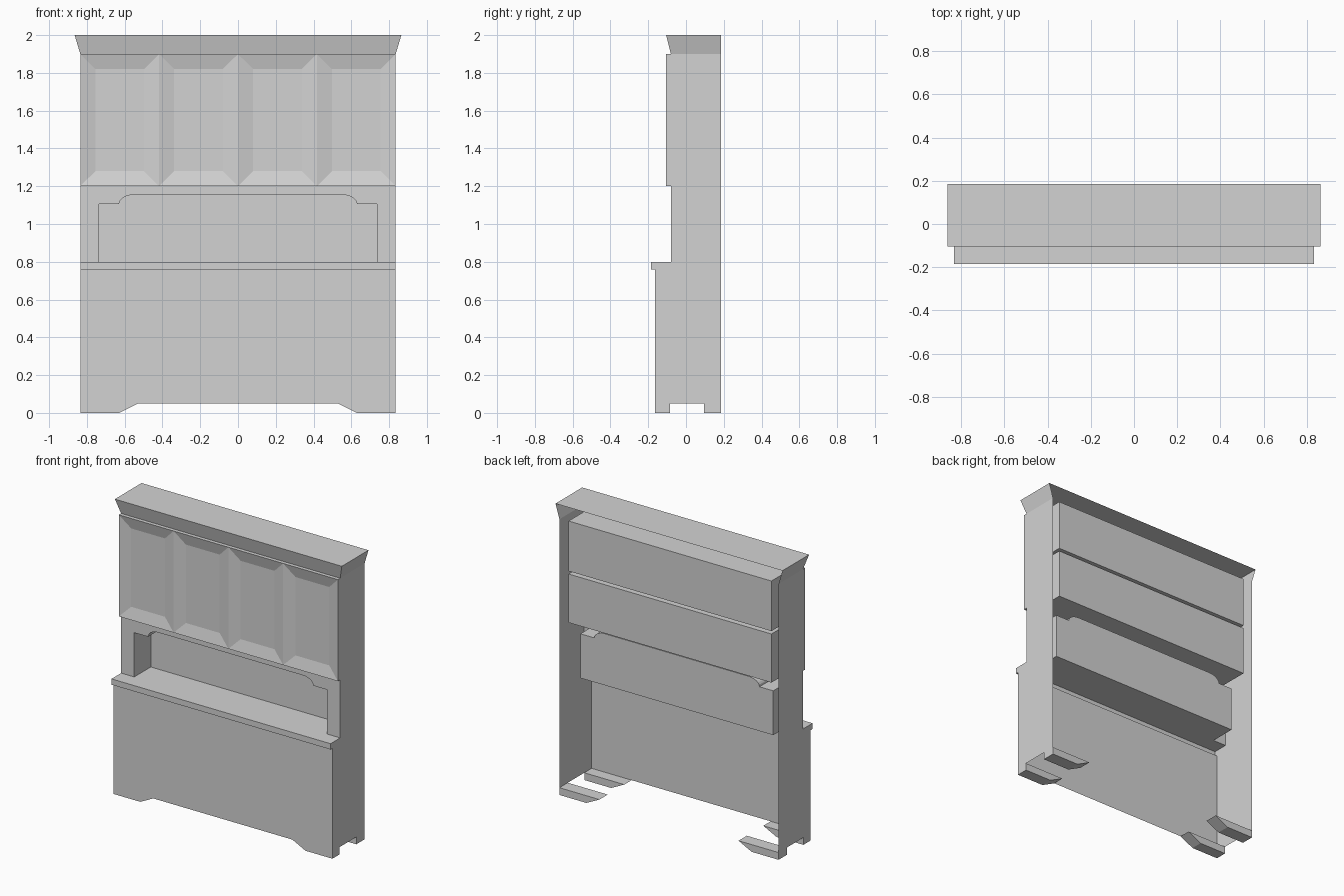
import bpy, bmesh, math

cube = bpy.data.objects.get("Cube")
if cube:
    bpy.data.objects.remove(cube, do_unlink=True)

grey = bpy.data.materials.new("plain_grey")
grey.use_nodes = True
tone = (0.65, 0.65, 0.65, 1)
grey.diffuse_color = tone
grey.node_tree.nodes["Principled BSDF"].inputs["Base Color"].default_value = tone

# Main dimensions
W = 0.835            # half width of the carcass
BACK = 0.185
BASE_Y, COUNTER_Y, UPPER_Y, DOOR_Y = -0.165, -0.185, -0.08, -0.105
COUNTER_LOW, COUNTER_TOP = 0.76, 0.80
DOOR_LOW, DOOR_TOP, TOP = 1.20, 1.90, 2.0
FOOT_H = 0.05
NICHE_BACK = 0.10


def build(name, faces):
    """Make an object from a list of polygons, welding shared corners."""
    bm = bmesh.new()
    for face in faces:
        bm.faces.new([bm.verts.new(p) for p in face])
    bmesh.ops.remove_doubles(bm, verts=bm.verts, dist=1e-5)
    mesh = bpy.data.meshes.new(name)
    bm.to_mesh(mesh)
    bm.free()
    mesh.materials.append(grey)
    obj = bpy.data.objects.new(name, mesh)
    bpy.context.collection.objects.link(obj)
    return obj


def wall_xz(outline, y):
    return [(x, y, z) for x, z in outline]


def walls(loop, y0, y1):
    """Side faces of an xz outline swept along y, facing outward."""
    return [[(a[0], y0, a[1]), (b[0], y0, b[1]), (b[0], y1, b[1]), (a[0], y1, a[1])]
            for a, b in zip(loop, loop[1:] + loop[:1])]


def strip(path, half):
    """Faces spanning the full width along a yz path."""
    return [[(-half, *a), (half, *a), (half, *b), (-half, *b)]
            for a, b in zip(path, path[1:])]


def mirrored(half):
    return half + [(-x, z) for x, z in reversed(half)]


# Side panels with a stepped front and a cut-out at the floor
side = [(BASE_Y, 0), (-0.085, 0), (-0.085, FOOT_H), (0.095, FOOT_H), (0.095, 0),
        (BACK, 0), (BACK, DOOR_TOP), (UPPER_Y, DOOR_TOP), (UPPER_Y, COUNTER_TOP),
        (COUNTER_Y, COUNTER_TOP), (COUNTER_Y, COUNTER_LOW), (BASE_Y, COUNTER_LOW)]
build("left_side_panel", [[(W, y, z) for y, z in side]])
build("right_side_panel", [[(-W, y, z) for y, z in reversed(side)]])

# Lower front with a raised skirt
skirt = mirrored([(-W, COUNTER_LOW), (-W, 0), (-0.63, 0), (-0.53, FOOT_H)])
build("lower_front", [wall_xz(skirt, BASE_Y)])

# Four solid feet
foot = [(-W, 0), (-0.63, 0), (-0.53, FOOT_H), (-W, FOOT_H)]
for label, y0, y1 in (("front", BASE_Y, -0.085), ("back", 0.095, BACK)):
    for hand, s in (("right", 1), ("left", -1)):
        loop = [(s * x, z) for x, z in foot][::s]
        build(f"{label}_{hand}_foot",
              walls(loop, y0, y1) + [wall_xz(loop, y0), wall_xz(loop[::-1], y1)])

# Counter lip and top
build("counter", strip([(BASE_Y, COUNTER_LOW), (COUNTER_Y, COUNTER_LOW),
                        (COUNTER_Y, COUNTER_TOP), (UPPER_Y, COUNTER_TOP)], W))

# Arched niche opening, its frame and its recess
arch = [(-0.735, COUNTER_TOP), (-0.735, 1.105)]
for i in range(7):
    t = math.pi / 2 * i / 6
    arch.append((-0.55 - 0.08 * math.cos(t), 1.105 + 0.05 * math.sin(t)))
arch = mirrored(arch)
frame = [(-W, COUNTER_TOP)] + arch + [(W, COUNTER_TOP), (W, DOOR_LOW), (-W, DOOR_LOW)]
build("niche_frame", [wall_xz(frame, UPPER_Y)])
build("niche", walls(arch, UPPER_Y, NICHE_BACK) + [wall_xz(arch[::-1], NICHE_BACK)])

# Four cupboard doors with bevelled recessed panels
doors = []
door_w = W / 2
inset, panel_y = 0.08, DOOR_Y + 0.02
for i in range(4):
    x0 = -W + i * door_w
    x1 = x0 + door_w
    outer = [(x0, DOOR_LOW), (x1, DOOR_LOW), (x1, DOOR_TOP), (x0, DOOR_TOP)]
    inner = [(x0 + inset, DOOR_LOW + inset), (x1 - inset, DOOR_LOW + inset),
             (x1 - inset, DOOR_TOP - inset), (x0 + inset, DOOR_TOP - inset)]
    doors.append(wall_xz(inner, panel_y))
    for k in range(4):
        n = (k + 1) % 4
        doors.append(wall_xz([outer[k], outer[n]], DOOR_Y)
                     + wall_xz([inner[n], inner[k]], panel_y))
rim = [(-W, DOOR_LOW), (W, DOOR_LOW), (W, DOOR_TOP), (-W, DOOR_TOP)]
doors += walls(rim, DOOR_Y, UPPER_Y)
build("cupboard_doors", doors)

# Two cupboard compartments, closed at the back
for name, low, high in (("lower_compartment", DOOR_LOW, 1.535),
                        ("upper_compartment", 1.555, DOOR_TOP)):
    loop = [(-0.773, low), (0.773, low), (0.773, high), (-0.773, high)]
    build(name, walls(loop, UPPER_Y, 0.174) + [wall_xz(loop[::-1], 0.174)])

# Flared cornice, open below and behind
CW = 0.865
low = [(-W, BACK, DOOR_TOP), (-W, UPPER_Y, DOOR_TOP), (W, UPPER_Y, DOOR_TOP), (W, BACK, DOOR_TOP)]
high = [(-CW, BACK, TOP), (-CW, DOOR_Y, TOP), (CW, DOOR_Y, TOP), (CW, BACK, TOP)]
build("cornice", [high] + [[low[k], low[k + 1], high[k + 1], high[k]] for k in range(3)])
